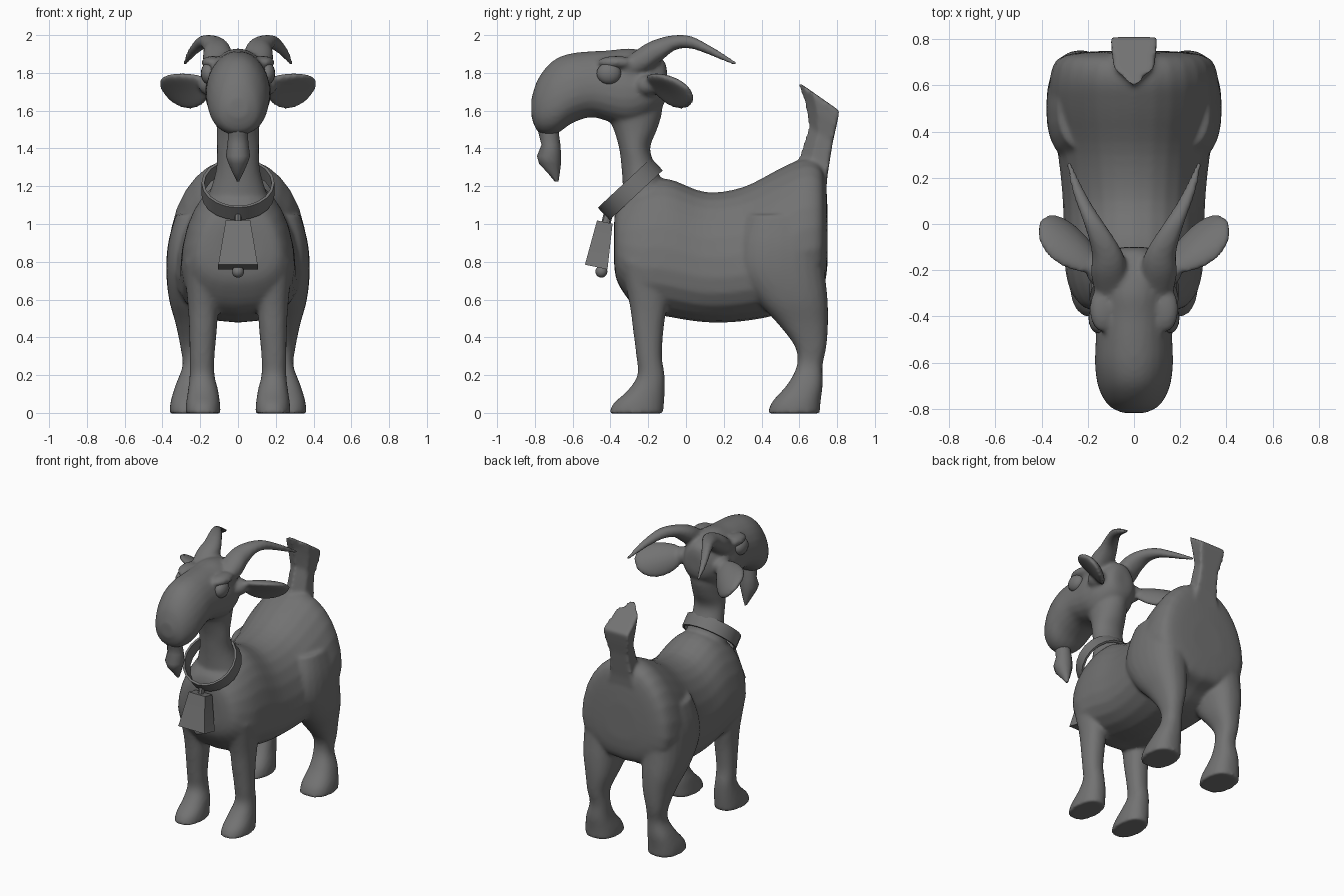
import bpy, bmesh
from math import sin, cos, pi, radians
from mathutils import Vector, Matrix

cube = bpy.data.objects.get("Cube")
if cube:
    bpy.data.objects.remove(cube)

GREY = (0.17, 0.17, 0.17, 1)
mat = bpy.data.materials.new("plain_grey")
mat.use_nodes = True
mat.diffuse_color = GREY
mat.node_tree.nodes["Principled BSDF"].inputs["Base Color"].default_value = GREY


def refine(sections, steps=4):
    """Add in-between rings on a smooth spline through the given ones."""
    out = []
    last = len(sections) - 1
    for i in range(last):
        quad = [sections[max(0, min(last, k))] for k in range(i - 1, i + 3)]
        for s in range(steps):
            t = s / steps
            out.append([q + t * (r - p + t * (2 * p - 5 * q + 4 * r - w + t * (3 * q - p - 3 * r + w))) / 2
                        for p, q, r, w in zip(*quad)])
    return out + [sections[-1]]


def loft(bm, sections, tilt=0, n=24, power=1.0, taper=0, phase=0):
    """Skin rings (x, y, z, half width, half depth); tilt 90 stands them upright."""
    v = Vector((0, cos(radians(tilt)), sin(radians(tilt))))
    rings = []
    for x, y, z, a, b in sections:
        ring = []
        for i in range(n):
            t = 2 * pi * i / n + phase
            c, s = cos(t), sin(t)
            c = abs(c) ** power * (1 if c > 0 else -1)
            s = abs(s) ** power * (1 if s > 0 else -1)
            p = Vector((x + a * c * (1 - taper * s), y, z)) + v * b * s
            ring.append(bm.verts.new(p))
        rings.append(ring)
    for r, q in zip(rings, rings[1:]):
        for i in range(n):
            j = (i + 1) % n
            bm.faces.new((r[i], r[j], q[j], q[i]))
    bm.faces.new(rings[0][::-1])
    bm.faces.new(rings[-1])


def ball(bm, centre, radii):
    place = Matrix.Translation(centre) @ Matrix.Diagonal((*radii, 1))
    bmesh.ops.create_uvsphere(bm, u_segments=16, v_segments=10, radius=1, matrix=place)


def finish(name, bm, angle=40):
    bmesh.ops.recalc_face_normals(bm, faces=bm.faces)
    me = bpy.data.meshes.new(name)
    bm.to_mesh(me)
    bm.free()
    me.materials.append(mat)
    ob = bpy.data.objects.new(name, me)
    bpy.context.collection.objects.link(ob)
    bpy.ops.object.select_all(action='DESELECT')
    ob.select_set(True)
    bpy.context.view_layer.objects.active = ob
    bpy.ops.object.shade_smooth_by_angle(angle=radians(angle))
    return ob


# Torso, chest to rump
bm = bmesh.new()
torso = [(-.38, .9, .13, .13), (-.355, .895, .22, .22), (-.25, .875, .28, .33),
         (-.1, .875, .295, .365), (.1, .825, .3, .345), (.3, .84, .32, .355),
         (.5, .91, .355, .385), (.62, .97, .355, .375), (.705, .98, .33, .345),
         (.738, .97, .26, .27), (.75, .93, .12, .13)]
loft(bm, refine([(0, y, z, a, b) for y, z, a, b in torso]), 90, power=.87, taper=.2)

# Neck
neck = [(1.0, -.18, .21, .15), (1.2, -.225, .14, .11), (1.3, -.25, .115, .092),
        (1.4, -.272, .112, .082), (1.5, -.268, .113, .115), (1.6, -.275, .12, .15),
        (1.72, -.27, .12, .14)]
loft(bm, refine([(0, y, z, a, b) for z, y, a, b in neck]))

# Head
head = [(-.818, 1.615, .05, .05), (-.79, 1.625, .105, .13), (-.74, 1.65, .14, .18),
        (-.68, 1.68, .16, .2), (-.6, 1.72, .168, .185), (-.5, 1.74, .165, .175),
        (-.4, 1.73, .168, .19), (-.3, 1.725, .172, .205), (-.2, 1.735, .155, .175),
        (-.12, 1.75, .1, .12), (-.1, 1.75, .05, .06)]
loft(bm, refine([(0, y, z, a, b) for y, z, a, b in head]), 90, power=.94, taper=.13)

# Five-sided tail, widening upwards to a slanted end
tail = [(1.15, .65, .13, .13), (1.3, .682, .1, .1), (1.47, .72, .09, .085),
        (1.58, .722, .112, .115), (1.67, .712, .118, .152)]
loft(bm, [(0, y, z, a, b) for z, y, a, b in tail], -35, n=5, taper=-.6, phase=-pi / 2)

# Legs
front_leg = [(.19, -.22, .8, .1, .13), (.185, -.2, .58, .082, .1),
             (.185, -.2, .45, .074, .082), (.19, -.195, .3, .066, .068),
             (.19, -.185, .2, .066, .072), (.185, -.21, .12, .08, .098),
             (.185, -.25, .05, .09, .134), (.185, -.265, -.004, .093, .144)]
hind_leg = [(.2, .5, 1.05, .13, .18), (.225, .5, .9, .145, .225),
            (.23, .505, .75, .15, .23),
            (.235, .56, .6, .13, .19), (.23, .62, .47, .1, .132),
            (.235, .66, .35, .07, .083), (.23, .655, .25, .064, .068),
            (.245, .63, .15, .085, .094), (.25, .585, .06, .107, .128),
            (.25, .57, -.004, .112, .138)]

# Horns sprouting from the crown
horn = [(.1, -.33, 1.82, .06, .05), (.108, -.22, 1.875, .078, .075),
        (.112, -.14, 1.92, .07, .064), (.142, -.06, 1.96, .056, .04),
        (.182, .02, 1.963, .042, .034), (.222, .1, 1.932, .032, .028),
        (.255, .18, 1.892, .023, .021), (.283, .27, 1.845, .012, .012)]

# Ears: broad curled leaves, drooping outwards and back
along = Vector((.72, .67, -.16)).normalized()
across = Vector((.06, -.7, .68))
across = (across - along * across.dot(along)).normalized()
thick = along.cross(across)

for side in (1, -1):
    for limb, tilt, power in ((front_leg, 0, .9), (hind_leg, 0, .84), (horn, 90, .9)):
        loft(bm, refine([(side * x, y, z, a, b) for x, y, z, a, b in limb]), tilt, power=power)
    leaf = bmesh.ops.create_uvsphere(bm, u_segments=20, v_segments=12, radius=1)
    for v in leaf["verts"]:
        u, t, w = v.co
        p = (Vector((.272, -.085, 1.722)) + along * w * .17
             + across * u * .122 * (1 + .15 * w)
             + thick * (t * .036 + .03 * u ** 2))
        v.co = (p.x * side, p.y, p.z)
    # Brow ridge and ear root
    ball(bm, (side * .135, -.37, 1.855), (.06, .1, .035))
    ball(bm, (side * .15, -.2, 1.735), (.06, .07, .055))

# Blend everything into one skin
body = finish("goat_body", bm)
rm = body.modifiers.new("blend", 'REMESH')
rm.mode = 'VOXEL'
rm.voxel_size = .012
rm.use_smooth_shade = True
sm = body.modifiers.new("soften", 'SMOOTH')
sm.factor = .5
sm.iterations = 8

# Beard
bm = bmesh.new()
beard = [(1.56, -.74, .05, .06), (1.47, -.725, .052, .053), (1.42, -.715, .056, .05),
         (1.36, -.725, .064, .064), (1.32, -.72, .05, .058), (1.27, -.7, .028, .032),
         (1.225, -.685, .006, .01)]
loft(bm, [(0, y, z, a, b) for z, y, a, b in beard], n=12)
finish("beard", bm, 60)

# Eyes
for side, label in ((1, "left"), (-1, "right")):
    bm = bmesh.new()
    ball(bm, (side * .155, -.408, 1.797), (.042, .065, .058))
    finish(label + "_eye", bm, 80)

# Collar: a tilted open band
bm = bmesh.new()
N = 20
tilt = Matrix.Translation((0, -.295, 1.185)) @ Matrix.Rotation(radians(43), 4, 'X')
loops = []
for r, h in ((.193, -.045), (.193, .045), (.178, .045), (.178, -.045)):
    loops.append([bm.verts.new(tilt @ Vector((r * cos(2 * pi * i / N), r * sin(2 * pi * i / N), h)))
                  for i in range(N)])
for k in range(4):
    p, q = loops[k], loops[(k + 1) % 4]
    for i in range(N):
        j = (i + 1) % N
        bm.faces.new((p[i], p[j], q[j], q[i]))
finish("collar", bm, 30)

# Bell with four flat sides, its hanger and clapper
bm = bmesh.new()
R = 2 ** .5
loft(bm, [(0, -.43, 1.01, .065 * R, .042 * R), (0, -.473, .785, .102 * R, .06 * R),
          (0, -.475, .772, .107 * R, .062 * R)], -12, n=4, phase=pi / 4)
finish("bell", bm, 20)
bm = bmesh.new()
loft(bm, [(0, -.425, 1.0, .018, .025), (0, -.41, 1.06, .018, .025)], n=8)
finish("bell_hanger", bm, 30)
bm = bmesh.new()
ball(bm, (0, -.448, .748), (.032, .032, .032))
finish("bell_clapper", bm, 80)
